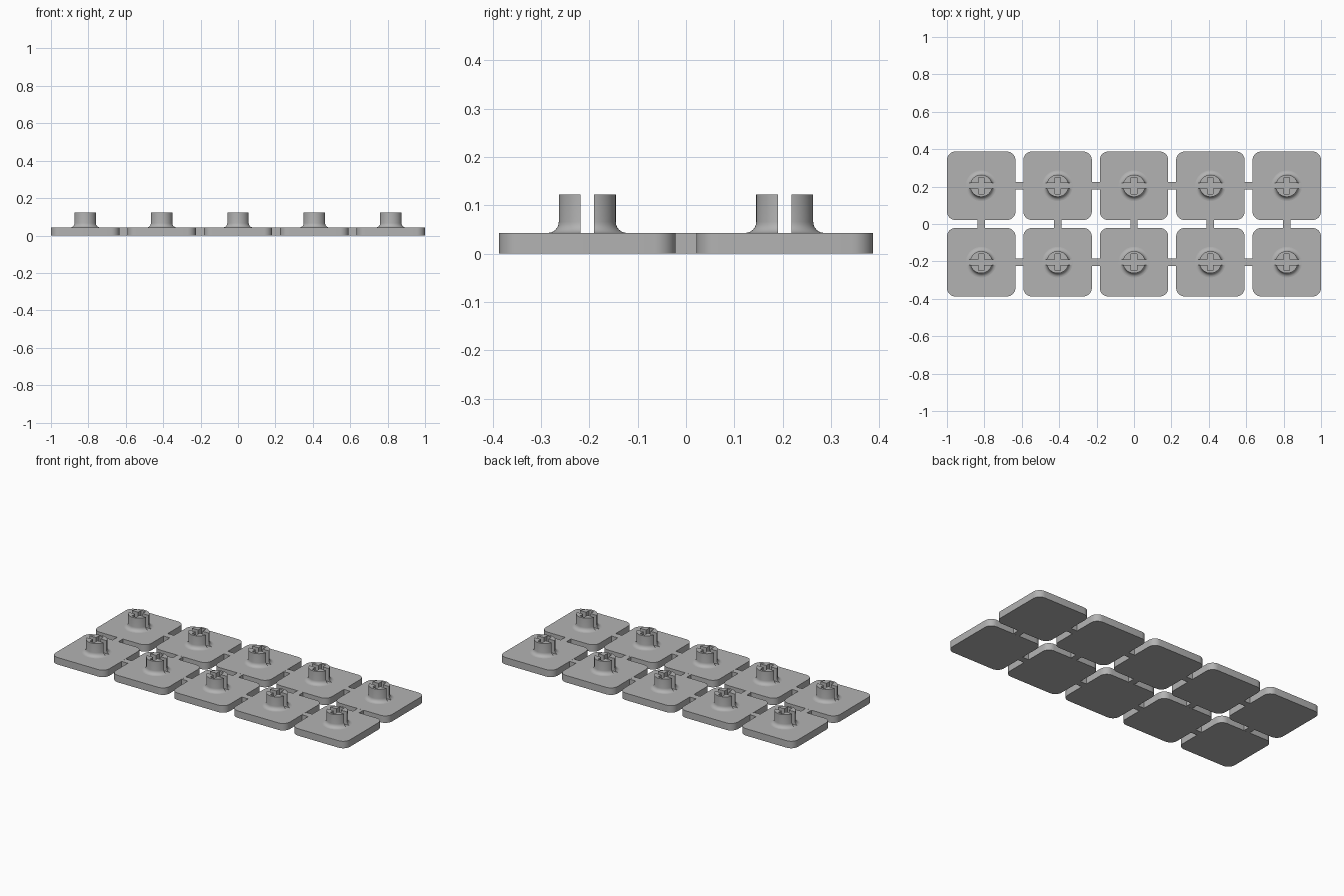
import bpy
import bmesh
from math import sin, cos, pi

if "Cube" in bpy.data.objects:
    bpy.data.objects.remove(bpy.data.objects["Cube"], do_unlink=True)

PITCH = 0.4085       # spacing between cap centres
HALF = 0.183         # half the side of a cap plate
THICK = 0.043        # plate thickness
TOP = 0.123          # top of the stem
RADIUS = 0.059       # stem radius
FILLET = 0.023       # flare where the stem meets the plate
CORNER = 0.045       # plate corner radius

grey = bpy.data.materials.new("plastic grey")
grey.use_nodes = True
colour = (0.45, 0.45, 0.45, 1)
grey.diffuse_color = colour
grey.node_tree.nodes["Principled BSDF"].inputs["Base Color"].default_value = colour


def add_object(name, bm):
    bmesh.ops.recalc_face_normals(bm, faces=bm.faces)
    mesh = bpy.data.meshes.new(name)
    bm.to_mesh(mesh)
    bm.free()
    mesh.materials.append(grey)
    obj = bpy.data.objects.new(name, mesh)
    bpy.context.collection.objects.link(obj)
    return obj


def box(name, size, centre):
    bm = bmesh.new()
    bmesh.ops.create_cube(bm, size=1)
    bmesh.ops.scale(bm, vec=size, verts=bm.verts)
    bmesh.ops.translate(bm, vec=centre, verts=bm.verts)
    return add_object(name, bm)


def smooth(obj):
    bpy.ops.object.select_all(action="DESELECT")
    obj.select_set(True)
    bpy.context.view_layer.objects.active = obj
    bpy.ops.object.shade_smooth_by_angle(angle=pi / 6)


def rounded_plate(name):
    bm = bmesh.new()
    bmesh.ops.create_cube(bm, size=1)
    bmesh.ops.scale(bm, vec=(2 * HALF, 2 * HALF, THICK), verts=bm.verts)
    bmesh.ops.translate(bm, vec=(0, 0, THICK / 2), verts=bm.verts)
    upright = [e for e in bm.edges
               if abs(e.verts[0].co.z - e.verts[1].co.z) > THICK / 2]
    bmesh.ops.bevel(bm, geom=upright, offset=CORNER, segments=8,
                    profile=0.5, affect="EDGES")
    return add_object(name, bm)


def lathe(name, profile, sides=48):
    bm = bmesh.new()
    rings = [[bm.verts.new((r * cos(2 * pi * i / sides),
                            r * sin(2 * pi * i / sides), z))
              for i in range(sides)] for r, z in profile]
    for low, high in zip(rings, rings[1:]):
        for i in range(sides):
            j = (i + 1) % sides
            bm.faces.new((low[i], low[j], high[j], high[i]))
    bm.faces.new(rings[0])
    bm.faces.new(rings[-1])
    return add_object(name, bm)


# Flared round stem, sunk slightly into its plate
flare = [(RADIUS + FILLET * (1 - cos(a)), THICK + FILLET * (1 - sin(a)))
         for a in (k * pi / 12 for k in range(7))]
outline = [(RADIUS + FILLET, THICK - 0.01)] + flare[::-1] + [(RADIUS, TOP)]
stem = lathe("stem", outline)

# Cross socket: one slot runs right through, the other stops inside the wall
slot_z = (THICK + 0.0002 + TOP + 0.05) / 2
slot_h = TOP + 0.05 - THICK - 0.0002
for name, size in (("through_slot_cutter", (0.3, 0.028, slot_h)),
                   ("short_slot_cutter", (0.03, 0.09, slot_h))):
    cutter = box(name, size, (0, 0, slot_z))
    cutter.hide_render = True
    cut = stem.modifiers.new(name, "BOOLEAN")
    cut.operation = "DIFFERENCE"
    cut.solver = "EXACT"
    cut.object = cutter
    bpy.context.view_layer.objects.active = stem
    bpy.ops.object.modifier_apply(modifier=cut.name)
    bpy.data.objects.remove(cutter, do_unlink=True)

plate = rounded_plate("cap_plate")
smooth(stem)
smooth(plate)

# Lay out two rows of five caps
centres = [((c - 2) * PITCH, (r - 0.5) * PITCH) for r in range(2) for c in range(5)]
for part in (plate, stem):
    for k, (x, y) in enumerate(centres):
        obj = part if k == 0 else part.copy()
        if k:
            bpy.context.collection.objects.link(obj)
        obj.name = f"{part.name.split('.')[0].rstrip('_0123456789')}_{k + 1}"
        obj.location = (x, y, 0)

# Sprue links between neighbouring caps
gap = PITCH - 2 * HALF + 0.004
for r in (-0.5, 0.5):
    for c in range(4):
        box("row_link", (gap, 0.04, THICK - 0.0006),
            ((c - 1.5) * PITCH, r * PITCH, THICK / 2))
for c in range(5):
    box("column_link", (0.04, gap, THICK - 0.0006), ((c - 2) * PITCH, 0, THICK / 2))
